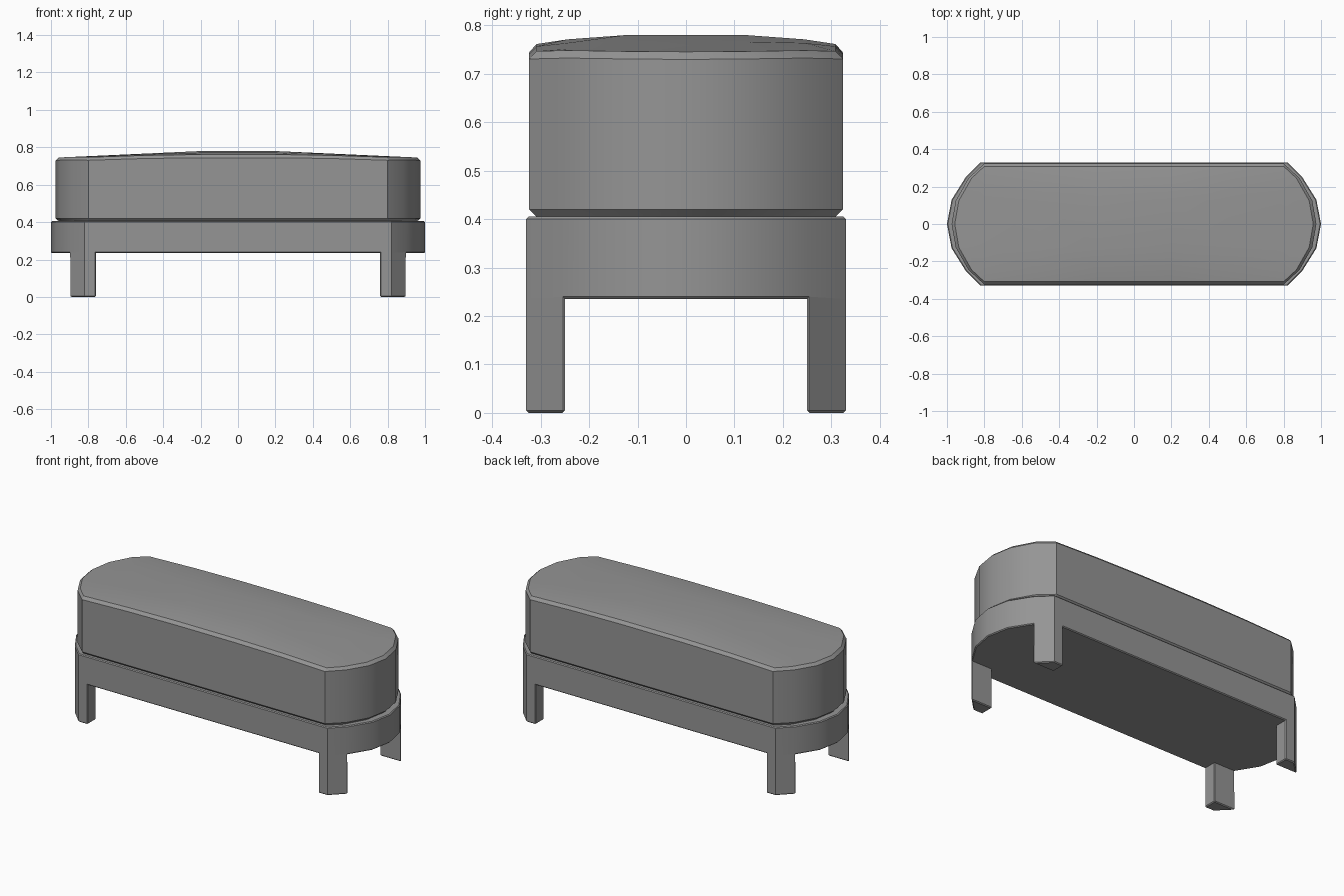
import bpy, bmesh, math
from mathutils import Vector

cube = bpy.data.objects.get("Cube")
if cube:
    bpy.data.objects.remove(cube, do_unlink=True)

grey = bpy.data.materials.new("plain grey")
grey.use_nodes = True
colour = (0.3, 0.3, 0.3, 1)
grey.diffuse_color = colour
grey.node_tree.nodes["Principled BSDF"].inputs["Base Color"].default_value = colour


def rounded_prism(quarter, z0, z1):
    """Prism whose outline is one quarter mirrored in x and y."""
    right = [(x, -y) for x, y in quarter] + [(x, y) for x, y in reversed(quarter[:-1])]
    outline = right + [(-x, y) for x, y in reversed(right)]
    bm = bmesh.new()
    face = bm.faces.new([bm.verts.new((x, y, z0)) for x, y in outline])
    new = bmesh.ops.extrude_face_region(bm, geom=[face], use_keep_orig=True)["geom"]
    verts = [v for v in new if isinstance(v, bmesh.types.BMVert)]
    bmesh.ops.translate(bm, verts=verts, vec=(0, 0, z1 - z0))
    bmesh.ops.recalc_face_normals(bm, faces=bm.faces)
    return bm


def cut(bm, axis, distances):
    """Slice the mesh at plus and minus each distance along an axis."""
    for d in distances:
        for s in (-1, 1):
            bmesh.ops.bisect_plane(
                bm, geom=bm.verts[:] + bm.edges[:] + bm.faces[:], dist=0.0005,
                plane_co=Vector(axis) * d * s, plane_no=axis)


def finish(bm, name, chamfer):
    """Turn the mesh into a chamfered object with smooth curved sides."""
    bmesh.ops.recalc_face_normals(bm, faces=bm.faces)
    mesh = bpy.data.meshes.new(name)
    bm.to_mesh(mesh)
    bm.free()
    obj = bpy.data.objects.new(name, mesh)
    bpy.context.collection.objects.link(obj)
    mesh.materials.append(grey)
    bevel = obj.modifiers.new("chamfer", "BEVEL")
    bevel.width = chamfer
    bevel.segments = 1
    bevel.limit_method = "ANGLE"
    bevel.angle_limit = math.radians(60)
    bpy.ops.object.select_all(action="DESELECT")
    obj.select_set(True)
    bpy.context.view_layer.objects.active = obj
    bpy.ops.object.modifier_apply(modifier="chamfer")
    bpy.ops.object.shade_smooth_by_angle(angle=math.radians(30))


# Base frame, with four legs pulled down from its underside
bm = rounded_prism([(0.82, 0.33), (0.90, 0.25), (0.975, 0.13), (1, 0)], 0.235, 0.405)
cut(bm, (1, 0, 0), (0.76, 0.90))
cut(bm, (0, 1, 0), (0.25,))
bm.normal_update()
feet = []
for f in bm.faces:
    c = f.calc_center_median()
    if f.normal.z < -0.9 and 0.76 < abs(c.x) < 0.90 and abs(c.y) > 0.25:
        feet.append(f)
new = bmesh.ops.extrude_face_region(bm, geom=feet)["geom"]
for v in new:
    if isinstance(v, bmesh.types.BMVert):
        v.co.z = 0
finish(bm, "base_frame_with_legs", 0.005)

# Thick cushion with a gently domed top
bm = rounded_prism([(0.80, 0.324), (0.885, 0.245), (0.953, 0.125), (0.975, 0)], 0.405, 0.78)
cut(bm, (1, 0, 0), (0.2, 0.5, 0.8))
cut(bm, (0, 1, 0), (0.125, 0.245))
for v in bm.verts:
    if v.co.z > 0.7:
        along = 0.035 * max(0, abs(v.co.x) - 0.2) / 0.77
        across = 0.021 * (max(0, abs(v.co.y) - 0.125) / 0.2) ** 1.7
        v.co.z -= math.hypot(along, across)
finish(bm, "cushion", 0.015)
